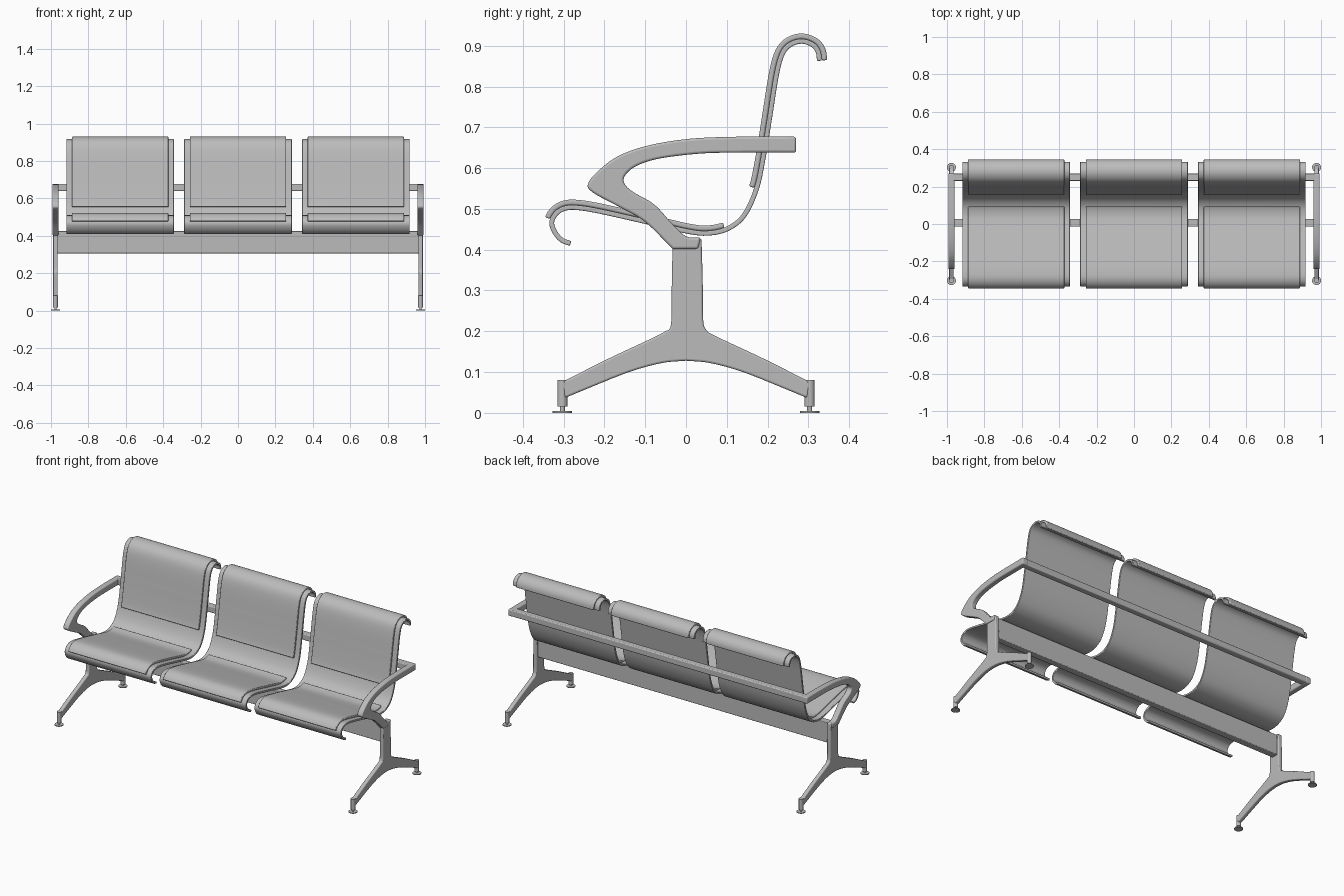
import bpy, bmesh
from mathutils import Vector

cube = bpy.data.objects.get("Cube")
if cube:
    bpy.data.objects.remove(cube)


def material(name, rgb):
    m = bpy.data.materials.new(name)
    m.use_nodes = True
    m.diffuse_color = (*rgb, 1)
    m.node_tree.nodes["Principled BSDF"].inputs["Base Color"].default_value = (*rgb, 1)
    return m


GREY = material("satin grey", (0.5, 0.5, 0.5))


def finish(name, bm, bevel=0):
    bmesh.ops.recalc_face_normals(bm, faces=bm.faces)
    mesh = bpy.data.meshes.new(name)
    bm.to_mesh(mesh)
    bm.free()
    ob = bpy.data.objects.new(name, mesh)
    bpy.context.collection.objects.link(ob)
    mesh.materials.append(GREY)
    bpy.context.view_layer.objects.active = ob
    ob.select_set(True)
    bpy.ops.object.shade_smooth_by_angle(angle=0.7)
    ob.select_set(False)
    if bevel:
        mod = ob.modifiers.new("soft edges", 'BEVEL')
        mod.width, mod.segments, mod.angle_limit = bevel, 3, 0.8
    return ob


def smooth(points, steps=5):
    """Catmull-Rom curve through (y, z) points."""
    p = [Vector(q) for q in points]
    p = [2 * p[0] - p[1]] + p + [2 * p[-1] - p[-2]]
    out = []
    for a, b, c, d in zip(p, p[1:], p[2:], p[3:]):
        for i in range(steps):
            t = i / steps
            out.append(0.5 * (2 * b + (c - a) * t + (2 * a - 5 * b + 4 * c - d) * t ** 2
                              + (3 * b - a - 3 * c + d) * t ** 3))
    return out + [p[-2]]


def extrude(name, outline, x, width, bevel=0):
    """Side outline in (y, z), extruded along x about the given centre."""
    bm = bmesh.new()
    face = bm.faces.new([bm.verts.new((x - width / 2, y, z)) for y, z in outline])
    new = bmesh.ops.extrude_face_region(bm, geom=[face])["geom"]
    bmesh.ops.translate(bm, vec=(width, 0, 0),
                        verts=[v for v in new if isinstance(v, bmesh.types.BMVert)])
    return finish(name, bm, bevel)


def box(name, center, size, bevel=0):
    x, y, z = center
    w, h = size[1] / 2, size[2] / 2
    return extrude(name, [(y - w, z - h), (y + w, z - h), (y + w, z + h), (y - w, z + h)],
                   x, size[0], bevel)


def strip(name, path, low, high, x, width, bevel):
    """Bent sheet between two offsets from the path."""
    tangents = [(path[min(i + 1, len(path) - 1)] - path[max(i - 1, 0)]).normalized()
                for i in range(len(path))]
    side = [[p + Vector((-t.y, t.x)) * d for p, t in zip(path, tangents)] for d in (low, high)]
    bm = bmesh.new()
    h = width / 2
    rows = [[bm.verts.new((x + s, *q)) for s, q in ((-h, a), (h, a), (h, b), (-h, b))]
            for a, b in zip(*side)]
    for r, n in zip(rows, rows[1:]):
        for i in range(4):
            j = (i + 1) % 4
            bm.faces.new((r[i], r[j], n[j], n[i]))
    bm.faces.new(rows[0])
    bm.faces.new(rows[-1])
    return finish(name, bm, bevel)


# Seat side curve: front lip, seat, bend, back, top roll
curve = smooth([(-.283, .415), (-.305, .424), (-.322, .444), (-.329, .468), (-.317, .49),
                (-.295, .502), (-.265, .503), (-.21, .494), (-.09, .467), (.01, .444), (.06, .441),
                (.105, .453), (.143, .485), (.173, .55), (.19, .63), (.206, .73), (.222, .83),
                (.236, .88), (.256, .903), (.284, .911), (.311, .902), (.324, .885), (.327, .863)])
seat_line = [p for p in curve if p.y > .47 and p.x < -.1 or -.1 <= p.x < .1]
back_line = [p for p in curve if p.x > .1 and p.y > .547]
for label, x in (("right", -.63), ("middle", 0), ("left", .63)):
    strip(label + "_seat_shell", curve, -.006, .006, x, .575, .003)
    strip(label + "_seat_pad", seat_line, .006, .019, x, .515, .004)
    strip(label + "_back_pad", back_line, .006, .019, x, .515, .004)

# Beam and rear rail
box("seat_beam", (0, .007, .365), (1.94, .042, .12), .004)
box("rear_rail", (0, .25, .658), (1.95, .038, .038), .005)

# Armrest loop and leg frame outlines
arm = (smooth([(.27, .677), (.13, .677), (.01, .672), (-.09, .656), (-.163, .631), (-.212, .596),
               (-.24, .562), (-.228, .54), (-.16, .503), (-.1, .468), (-.033, .402)])
       + [Vector((.03, .402))]
       + smooth([(.036, .43), (0, .433), (-.035, .465), (-.078, .511), (-.132, .543), (-.152, .565),
                 (-.147, .585), (-.118, .607), (-.062, .624), (.04, .636), (.14, .638), (.27, .638)]))
half = (smooth([(.038, .428), (.041, .32), (.042, .23), (.05, .203), (.075, .187), (.19, .133), (.305, .075)])
        + smooth([(.298, .036), (.25, .056), (.14, .1), (.06, .122), (0, .128)]))
leg = half + [Vector((-p.x * (.85 if p.y > .2 else 1), p.y)) for p in reversed(half[:-1])]
for label, s in (("left", 1), ("right", -1)):
    x = s * .976
    extrude(label + "_armrest", arm, x, .034, .006)
    extrude(label + "_leg_frame", leg, x, .024, .005)
    for end, y in (("front", -.303), ("rear", .303)):
        bm = bmesh.new()
        # Boot, threaded stem and floor disc
        for r, low, high in ((.0125, .016, .081), (.006, .003, .02), (.024, 0, .005)):
            new = bmesh.ops.create_cone(bm, cap_ends=True, segments=24, radius1=r, radius2=r,
                                        depth=high - low)["verts"]
            bmesh.ops.translate(bm, verts=new, vec=(x, y, (low + high) / 2))
        finish(f"{label}_{end}_foot", bm)
